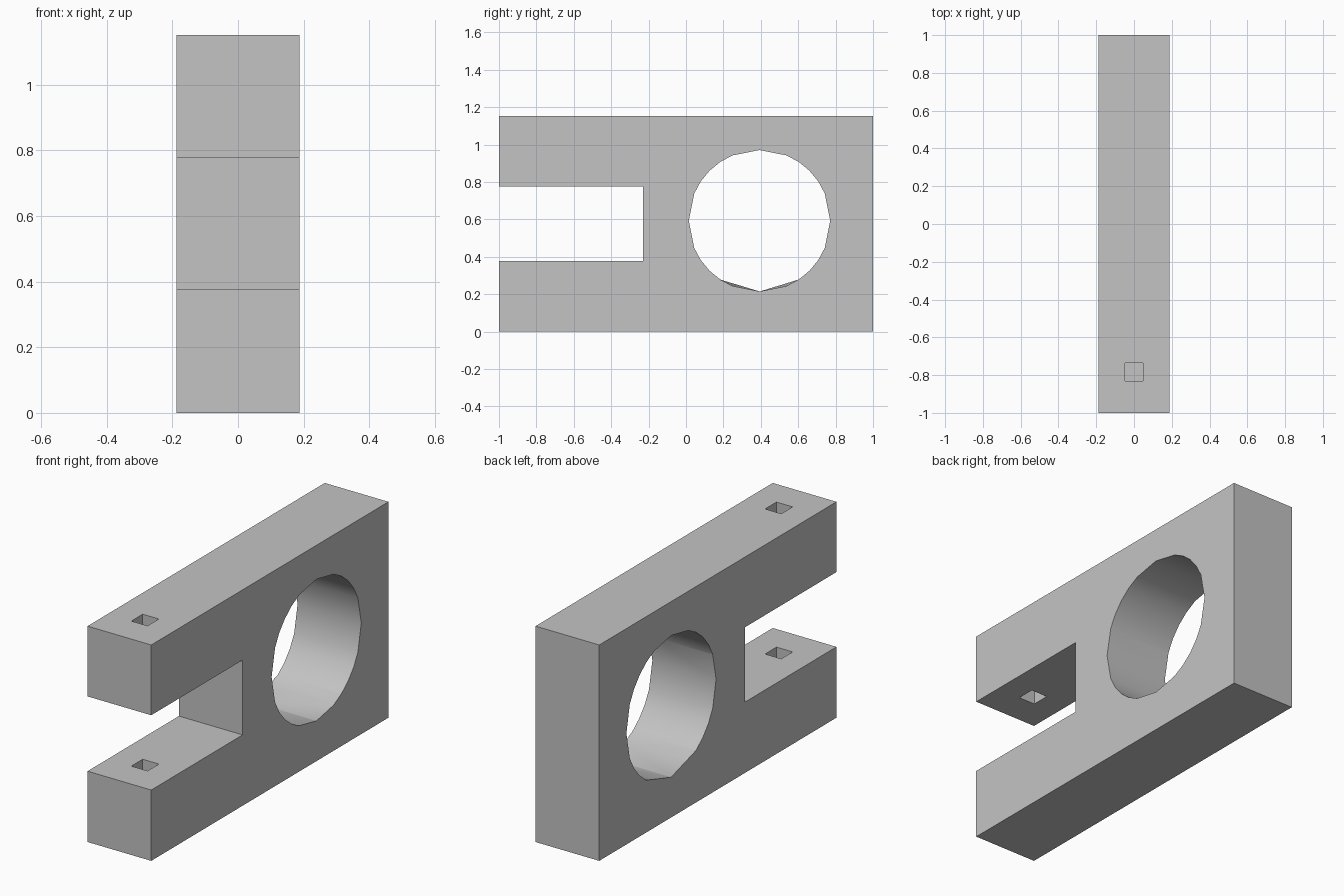
import bpy, bmesh, math
from mathutils import Vector

cube = bpy.data.objects.get("Cube")
if cube:
    bpy.data.objects.remove(cube, do_unlink=True)

HALF = 0.188          # half thickness
HEIGHT = 1.152
BORE = Vector((0, 0.393, 0.593))
RADIUS = 0.378

grey = bpy.data.materials.new("plain grey")
grey.use_nodes = True
grey.diffuse_color = (0.55, 0.55, 0.55, 1)
grey.node_tree.nodes["Principled BSDF"].inputs["Base Color"].default_value = grey.diffuse_color


def loft(name, ring_a, ring_b):
    """Closed solid between two matching rings of points."""
    bm = bmesh.new()
    a = [bm.verts.new(p) for p in ring_a]
    b = [bm.verts.new(p) for p in ring_b]
    bm.faces.new(a)
    bm.faces.new(b)
    for i in range(len(a)):
        j = (i + 1) % len(a)
        bm.faces.new((a[i], a[j], b[j], b[i]))
    bmesh.ops.recalc_face_normals(bm, faces=bm.faces)
    mesh = bpy.data.meshes.new(name)
    bm.to_mesh(mesh)
    bm.free()
    mesh.materials.append(grey)
    obj = bpy.data.objects.new(name, mesh)
    bpy.context.collection.objects.link(obj)
    return obj


def box_cutter(name, half, y, z0, z1):
    square = [(-half, y - half), (half, y - half), (half, y + half), (-half, y + half)]
    return loft(name, [(*p, z0) for p in square], [(*p, z1) for p in square])


def bore_ring(x, flatten):
    """Bore outline with the steps beside each quarter point left out."""
    pts = []
    for i in range(32):
        if i % 8 in (1, 7):
            continue
        t = math.tau * i / 32
        p = BORE + RADIUS * Vector((0, math.cos(t), math.sin(t)))
        if flatten and i in (22, 26):
            # lay this point on the chord beside the bottom of the bore
            s = math.tau * (21 if i == 22 else 27) / 32
            edge = BORE + RADIUS * Vector((0, math.cos(s), math.sin(s)))
            p = edge.lerp(BORE - Vector((0, 0, RADIUS)), 0.36)
        pts.append((x, p.y, p.z))
    return pts


# Forked plate
slot_low, slot_high, slot_end = 0.378, 0.777, -0.23
outline = [(-1, 0), (1, 0), (1, HEIGHT), (-1, HEIGHT), (-1, slot_high),
           (slot_end, slot_high), (slot_end, slot_low), (-1, slot_low)]
body = loft("forked_plate", [(-HALF, *p) for p in outline], [(HALF, *p) for p in outline])

# Large bore, through pin hole in the upper arm, blind pocket in the lower arm
cutters = [
    loft("bore_cutter", bore_ring(-HALF - 0.01, True), bore_ring(HALF + 0.01, False)),
    box_cutter("upper_pin_cutter", 0.048, -0.783, slot_high - 0.1, HEIGHT + 0.1),
    box_cutter("lower_pin_cutter", 0.048, -0.783, 0.19, slot_low + 0.1),
]
for cutter in cutters:
    cutter.hide_render = True
    mod = body.modifiers.new(cutter.name, "BOOLEAN")
    mod.operation = "DIFFERENCE"
    mod.solver = "EXACT"
    mod.object = cutter

# Bake the cuts, then drop the cutters
graph = bpy.context.evaluated_depsgraph_get()
mesh = bpy.data.meshes.new_from_object(body.evaluated_get(graph))
body.modifiers.clear()
body.data = mesh
mesh.materials.clear()
mesh.materials.append(grey)
for cutter in cutters:
    bpy.data.objects.remove(cutter, do_unlink=True)

# Smooth bore wall, crisp edges
bpy.ops.object.select_all(action="DESELECT")
body.select_set(True)
bpy.context.view_layer.objects.active = body
bpy.ops.object.shade_smooth_by_angle(angle=math.radians(30))
